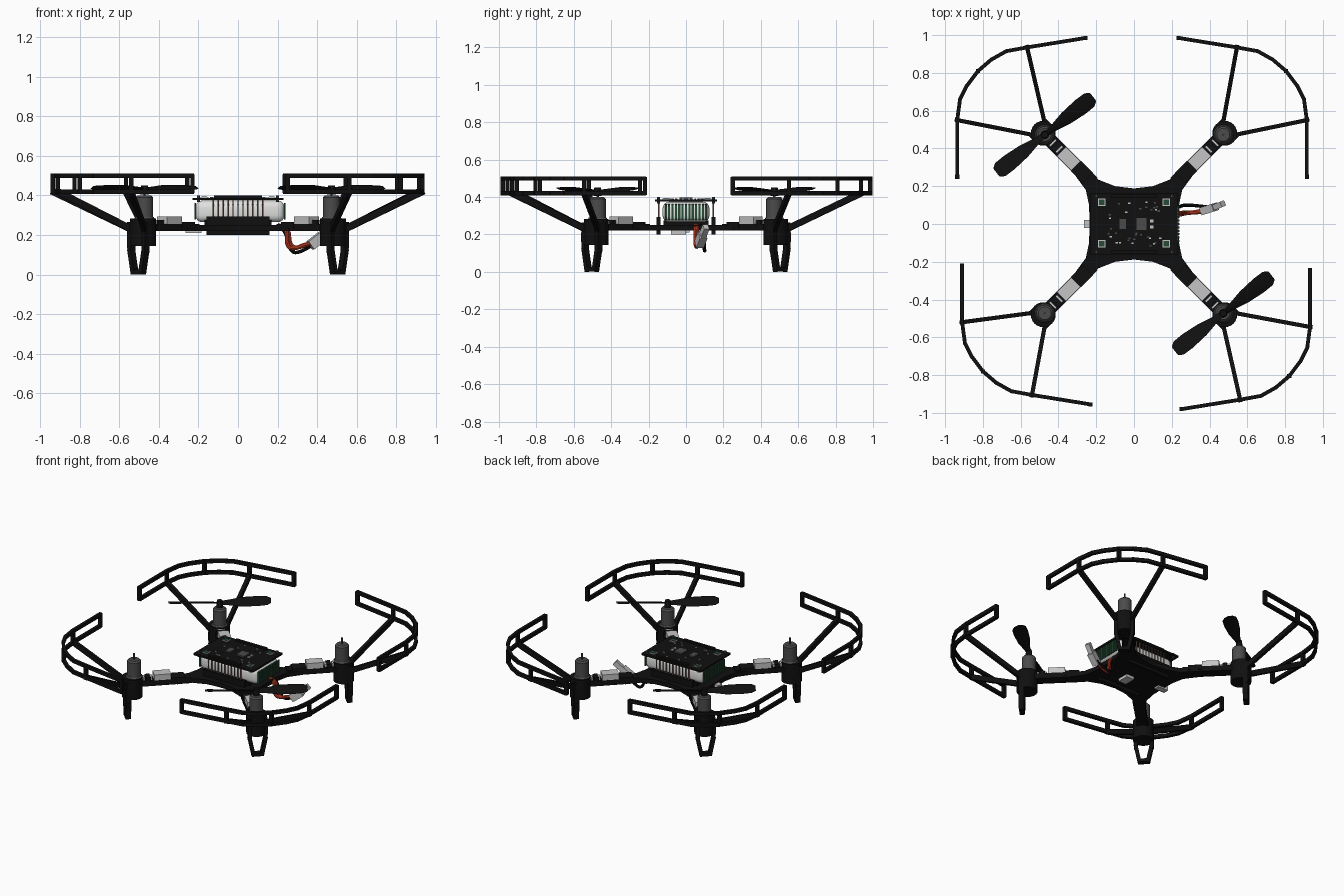
import bpy, bmesh, math, random
from mathutils import Vector, Matrix

if "Cube" in bpy.data.objects:
    bpy.data.objects.remove(bpy.data.objects["Cube"])


def material(name, rgb, rough=0.6):
    m = bpy.data.materials.new(name)
    m.use_nodes = True
    m.diffuse_color = (*rgb, 1)
    bsdf = m.node_tree.nodes["Principled BSDF"]
    bsdf.inputs["Base Color"].default_value = (*rgb, 1)
    bsdf.inputs["Roughness"].default_value = rough
    return m


BLACK = material("matte black", (0.005, 0.005, 0.005))
MOTOR = material("motor grey", (0.07, 0.07, 0.07))
WHITE = material("battery white", (0.75, 0.75, 0.74))
GREY = material("light grey", (0.55, 0.55, 0.55))
RED = material("wire red", (0.55, 0.05, 0.02))
GREEN = material("dark green", (0.02, 0.07, 0.035))
PIN = material("pin brown", (0.25, 0.15, 0.13))


def finish(name, bm, mat):
    bmesh.ops.recalc_face_normals(bm, faces=bm.faces)
    me = bpy.data.meshes.new(name)
    bm.to_mesh(me)
    bm.free()
    me.materials.append(mat)
    me.shade_smooth()
    me.set_sharp_from_angle(angle=math.radians(35))
    ob = bpy.data.objects.new(name, me)
    bpy.context.collection.objects.link(ob)
    return ob


def add_box(bm, center, size, turn=0.0):
    m = Matrix.Translation(center) @ Matrix.Rotation(turn, 4, 'Z') @ Matrix.Diagonal((*size, 1))
    bmesh.ops.create_cube(bm, size=1, matrix=m)


def add_bar(bm, p, q, w, h):
    """Rectangular bar from p to q, w wide sideways and h tall."""
    p, q = Vector(p), Vector(q)
    d = (q - p).normalized()
    side = d.cross(Vector((0, 0, 1)))
    side = side.normalized() if side.length > 1e-4 else Vector((1, 0, 0))
    up = side.cross(d)
    rot = Matrix((d, side, up)).transposed().to_4x4()
    m = Matrix.Translation((p + q) / 2) @ rot @ Matrix.Diagonal(((q - p).length + w * 0.6, w, h, 1))
    bmesh.ops.create_cube(bm, size=1, matrix=m)


def add_cyl(bm, x, y, z0, z1, r, r2=None, seg=24):
    bmesh.ops.create_cone(bm, cap_ends=True, segments=seg, radius1=r, radius2=r if r2 is None else r2,
                          depth=z1 - z0, matrix=Matrix.Translation((x, y, (z0 + z1) / 2)))


def box(name, center, size, mat, turn=0.0, bevel=0.0):
    bm = bmesh.new()
    add_box(bm, center, size, turn)
    if bevel:
        bmesh.ops.bevel(bm, geom=bm.edges[:], offset=bevel, segments=4, profile=0.5, affect='EDGES')
    return finish(name, bm, mat)


def tube(name, pts, radius, mat):
    cu = bpy.data.curves.new(name, 'CURVE')
    cu.dimensions = '3D'
    cu.bevel_depth, cu.bevel_resolution, cu.use_fill_caps = radius, 2, True
    sp = cu.splines.new('NURBS')
    sp.points.add(len(pts) - 1)
    for pt, co in zip(sp.points, pts):
        pt.co = (*co, 1)
    sp.use_endpoint_u, sp.order_u, sp.resolution_u = True, 3, 6
    tmp = bpy.data.objects.new(name, cu)
    bm = bmesh.new()
    me = bpy.data.meshes.new_from_object(tmp)
    bm.from_mesh(me)
    bpy.data.objects.remove(tmp)
    bpy.data.meshes.remove(me)
    return finish(name, bm, mat)


# Body plate: concave star outline from one mirrored quarter
quarter = [(0.235, 0.0), (0.238, 0.1), (0.255, 0.18), (0.31, 0.255),
           (0.255, 0.31), (0.19, 0.235), (0.1, 0.2), (0.0, 0.188)]
outline = []
for sx, sy in ((1, 1), (-1, 1), (-1, -1), (1, -1)):
    pts = [(x * sx, y * sy) for x, y in quarter]
    outline += (pts if sx * sy > 0 else pts[::-1])[:-1]
bm = bmesh.new()
face = bm.faces.new([bm.verts.new((x, y, 0.22)) for x, y in outline])
ext = bmesh.ops.extrude_face_region(bm, geom=[face])
bmesh.ops.translate(bm, vec=(0, 0, 0.03), verts=[v for v in ext["geom"] if isinstance(v, bmesh.types.BMVert)])
finish("body_plate", bm, BLACK)

# Battery with striped ends, and the circuit board above it
box("battery", (0.01, 0, 0.32), (0.45, 0.25, 0.11), WHITE, bevel=0.035)
box("battery_tray", (0, 0, 0.26), (0.34, 0.24, 0.03), BLACK)
box("circuit_board", (0, 0, 0.382), (0.46, 0.33, 0.012), BLACK)
bm = bmesh.new()
for end in (-0.216, 0.236):
    for i in range(13):
        add_box(bm, (end, -0.108 + i * 0.018, 0.32), (0.008, 0.011, 0.085))
finish("battery_end_stripes", bm, GREEN)

# Pin headers along the front and back
headers, pins, posts = bmesh.new(), bmesh.new(), bmesh.new()
for y in (-0.147, 0.147):
    add_box(headers, (0, y, 0.247), (0.32, 0.022, 0.092))
    add_box(headers, (0, y, 0.394), (0.24, 0.018, 0.012))
    for i in range(11):
        add_cyl(pins, -0.125 + i * 0.025, y, 0.29, 0.378, 0.004, seg=6)
    for x in (-0.2, 0.2):
        add_cyl(posts, x, y, 0.366, 0.4, 0.008, seg=10)
finish("pin_headers", headers, BLACK)
finish("header_pins", pins, PIN)
finish("board_screws", posts, MOTOR)

# Board components
chips, leds, bits = bmesh.new(), bmesh.new(), bmesh.new()
for x in (-0.17, 0.17):
    for y in (-0.105, 0.115):
        add_box(bits, (x, y, 0.39), (0.04, 0.04, 0.006))
        add_box(leds, (x, y, 0.393), (0.028, 0.03, 0.006))
add_box(chips, (-0.06, 0, 0.392), (0.04, 0.06, 0.01))
add_box(chips, (0.04, 0, 0.392), (0.06, 0.07, 0.01))
for y in (-0.015, 0.015):
    add_box(bits, (0.095, y, 0.391), (0.018, 0.016, 0.008))
random.seed(4)
for i in range(44):
    x, y = random.uniform(-0.14, 0.14), random.uniform(-0.125, 0.125)
    if abs(y) > 0.045 or abs(x) > 0.12:
        add_box(chips if i % 3 else bits, (x, y, 0.39), (0.012, 0.008, 0.006))
finish("board_chips", chips, MOTOR)
finish("board_lights", leds, GREEN)
finish("board_pads", bits, GREY)
box("charging_socket", (-0.225, 0, 0.225), (0.08, 0.04, 0.03), GREY)
box("underside_connector", (0.03, -0.04, 0.211), (0.06, 0.08, 0.02), GREY)

# Battery leads and plug
tube("red_lead", [(0.2, 0.05, 0.25), (0.25, 0.05, 0.24), (0.245, 0.05, 0.14), (0.29, 0.06, 0.13),
                  (0.34, 0.06, 0.155), (0.39, 0.075, 0.16)], 0.011, RED)
tube("red_lead_upper", [(0.2, 0.06, 0.25), (0.26, 0.06, 0.24), (0.26, 0.065, 0.15), (0.31, 0.06, 0.13),
                        (0.37, 0.075, 0.16)], 0.009, RED)
tube("black_lead", [(0.2, 0.08, 0.25), (0.24, 0.09, 0.23), (0.26, 0.1, 0.12), (0.31, 0.1, 0.105),
                    (0.39, 0.09, 0.16)], 0.009, BLACK)
bm = bmesh.new()
add_bar(bm, (0.375, 0.073, 0.155), (0.42, 0.087, 0.19), 0.042, 0.05)
add_bar(bm, (0.42, 0.087, 0.19), (0.465, 0.105, 0.235), 0.03, 0.035)
finish("lead_plug", bm, GREY)

# Four arms, each with motor, mount, leg and propeller guard
GUARD = [(0.24, 0.985), (0.55, 0.935), (0.66, 0.915), (0.74, 0.87), (0.81, 0.81),
         (0.87, 0.73), (0.905, 0.66), (0.92, 0.55), (0.92, 0.25)]
LEG = [(-0.052, 0.2), (-0.05, 0.12), (-0.028, 0.013), (0.028, 0.013), (0.05, 0.12), (0.052, 0.2)]
QUADRANTS = {"back_left": (1, 1, -0.005, 0.0), "back_right": (-1, 1, 0.016, 0.0),
             "front_right": (-1, -1, -0.01, -0.03), "front_left": (1, -1, 0.012, -0.005)}

for tag, (sx, sy, dx, dy) in QUADRANTS.items():
    out = Vector((sx, sy, 0)).normalized()
    across = Vector((-sy, sx, 0)).normalized()
    turn = math.atan2(sy, sx)

    def place(r, t, z):
        return out * r + across * t + Vector((0, 0, z))

    # Arm with speed controller box and connector bands
    bm = bmesh.new()
    add_box(bm, place(0.48, 0, 0.238), (0.34, 0.072, 0.036), turn)
    add_box(bm, place(0.39, 0, 0.25), (0.09, 0.078, 0.034), turn)
    add_box(bm, place(0.58, 0, 0.262), (0.03, 0.062, 0.03), turn)
    finish("arm_" + tag, bm, BLACK)
    box("arm_box_" + tag, place(0.49, 0, 0.262), (0.108, 0.07, 0.066), GREY, turn)
    bm = bmesh.new()
    for r in (0.559, 0.607):
        add_box(bm, place(r, 0, 0.262), (0.012, 0.045, 0.026), turn)
    finish("arm_bands_" + tag, bm, GREY)

    # Mount and motor
    cx, cy, _ = place(0.668, 0, 0)
    bm = bmesh.new()
    add_cyl(bm, cx + sx * 0.008, cy + sy * 0.008, 0.145, 0.283, 0.066)
    add_box(bm, place(0.712, 0, 0.205), (0.035, 0.125, 0.12), turn)
    finish("motor_mount_" + tag, bm, BLACK)
    bm = bmesh.new()
    add_cyl(bm, cx, cy, 0.28, 0.39, 0.044)
    add_cyl(bm, cx, cy, 0.39, 0.4, 0.044, 0.034)
    add_cyl(bm, cx, cy, 0.4, 0.442, 0.006, seg=8)
    add_cyl(bm, cx, cy, 0.28, 0.292, 0.054, 0.046)
    finish("motor_" + tag, bm, MOTOR)

    # Landing leg loop
    bm = bmesh.new()
    loop = [place(0.712, t, z) for t, z in LEG]
    for p, q in zip(loop, loop[1:]):
        add_bar(bm, p, q, 0.034, 0.024)
    finish("leg_" + tag, bm, BLACK)

    # Guard rails, posts and struts
    bm = bmesh.new()
    ring = [Vector((sx * (x + dx), sy * (y + dy), 0)) for x, y in GUARD]
    low, high = Vector((0, 0, 0.42)), Vector((0, 0, 0.499))
    for p, q in zip(ring, ring[1:]):
        for lift in (low, high):
            add_bar(bm, p + lift, q + lift, 0.02, 0.023)
    for i in (0, 1, 4, 7, 8):
        add_box(bm, ring[i] + (low + high) / 2, (0.022, 0.022, 0.095))
    for i, t in ((1, 0.03 * sx * sy), (7, -0.03 * sx * sy)):
        add_bar(bm, place(0.69, t, 0.215), ring[i] + low, 0.022, 0.034)
    finish("guard_" + tag, bm, BLACK)

    # Two-blade twisted propeller on one diagonal pair
    if sx * sy < 0:
        bm = bmesh.new()
        add_cyl(bm, cx, cy, 0.405, 0.45, 0.022, 0.018, seg=16)
        for spin in (0, math.pi):
            rows = []
            for r, w, pitch in ((0.0, 0.03, 0.5), (0.06, 0.045, 0.5), (0.14, 0.08, 0.42),
                                (0.24, 0.095, 0.3), (0.3, 0.09, 0.24), (0.325, 0.055, 0.2)):
                rot = Matrix.Rotation(spin + math.radians(38), 3, 'Z') @ Matrix.Rotation(pitch, 3, 'X')
                mid = Vector((cx, cy, 0.432 + r * 0.03))
                rows.append([bm.verts.new(mid + rot @ Vector((r, y * w, h)))
                             for y, h in ((-0.5, 0), (0, 0.007), (0.5, 0), (0, -0.004))])
            for a, b in zip(rows, rows[1:]):
                for i in range(4):
                    bm.faces.new((a[i], a[i - 1], b[i - 1], b[i]))
            bm.faces.new(rows[0])
            bm.faces.new(rows[-1])
        finish("propeller_" + tag, bm, BLACK)
